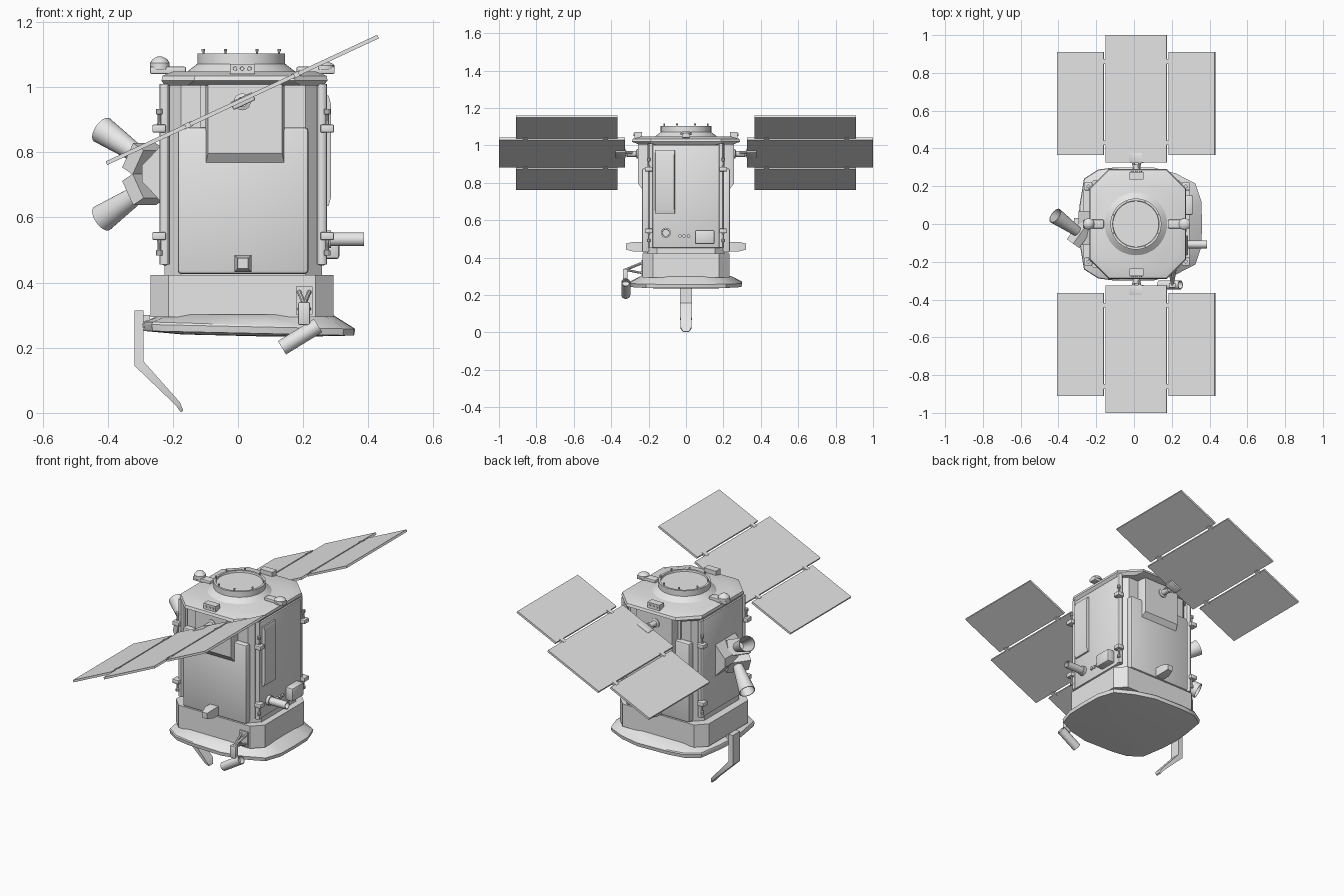
import bpy, bmesh, math
from mathutils import Vector, Matrix

if "Cube" in bpy.data.objects:
    bpy.data.objects.remove(bpy.data.objects["Cube"])

grey = bpy.data.materials.new("light_grey")
grey.diffuse_color = (0.8, 0.8, 0.8, 1)
grey.use_nodes = True
grey.node_tree.nodes["Principled BSDF"].inputs["Base Color"].default_value = grey.diffuse_color
TILT = math.radians(25)


def finish(name, bm):
    bmesh.ops.recalc_face_normals(bm, faces=bm.faces)
    me = bpy.data.meshes.new(name)
    bm.to_mesh(me)
    bm.free()
    me.materials.append(grey)
    ob = bpy.data.objects.new(name, me)
    bpy.context.collection.objects.link(ob)
    return ob


def loft(name, rings):
    """Skin closed rings of equal length and cap both ends."""
    bm = bmesh.new()
    vs = [[bm.verts.new(p) for p in r] for r in rings]
    n = len(rings[0])
    for a, b in zip(vs, vs[1:]):
        for i in range(n):
            bm.faces.new((a[i], a[(i + 1) % n], b[(i + 1) % n], b[i]))
    bm.faces.new(vs[0])
    bm.faces.new(vs[-1])
    return finish(name, bm)


def box(name, c, size, rot=None, bevel=0):
    bm = bmesh.new()
    m = Matrix.Translation(c) @ (rot or Matrix()) @ Matrix.Diagonal((*size, 1))
    bmesh.ops.create_cube(bm, size=1, matrix=m)
    if bevel:
        bmesh.ops.bevel(bm, geom=bm.edges[:], offset=bevel, segments=2, profile=0.5, affect='EDGES')
    return finish(name, bm)


def tube(name, p0, p1, profile, n=24):
    """Turned part along p0-p1; profile holds (fraction, radius)."""
    p0, p1 = Vector(p0), Vector(p1)
    q = (p1 - p0).to_track_quat('Z', 'Y')
    return loft(name, [[p0.lerp(p1, t) + q @ Vector((r * math.cos(a), r * math.sin(a), 0))
                        for a in (2 * math.pi * i / n for i in range(n))] for t, r in profile])


def prism_y(name, pts, y0, y1):
    return loft(name, [[(x, y, z) for x, z in pts] for y in (y0, y1)])


def octagon(x0, x1, h, c, z):
    return [(x0 + c, -h, z), (x1 - c, -h, z), (x1, -h + c, z), (x1, h - c, z),
            (x1 - c, h, z), (x0 + c, h, z), (x0, h - c, z), (x0, -h + c, z)]


# main body, lower skirt and top deck
loft("body", [octagon(-.225, .258, .205, .05, z) for z in (.42, 1.015)])
loft("skirt", [octagon(-.268, .293, .232, .055, z) for z in (.295, .423)])
loft("top_deck", [octagon(-.225, .262, .25, .07, 1.005), octagon(-.235, .275, .29, .1, 1.02),
                  octagon(-.232, .272, .285, .1, 1.035), octagon(-.2, .24, .24, .09, 1.048)])

# flared base plate with shallow underside
half = [(.36, 0), (.357, .12), (.325, .215), (.22, .268), (.1, .3), (-.1, .3),
        (-.19, .288), (-.265, .24), (-.288, .1), (-.295, 0)]
outline = half + [(x, -y) for x, y in half[-2:0:-1]]


def plate_ring(s, z, slope):
    return [(.01 + (x - .01) * s, y * s, z - slope * (x + .3)) for x, y in outline]


loft("base_plate", [plate_ring(.8, .302, 0), plate_ring(.99, .28, .03), plate_ring(1, .272, .022),
                    plate_ring(.99, .252, .022), plate_ring(.6, .241, .01), plate_ring(.2, .238, .005)])

# docking ring on top, with recessed disc and pins
tube("top_ring", (.01, 0, 1.04), (.01, 0, 1.104),
     [(0, .168), (.12, .166), (.5, .135), (1, .135), (1, .123), (.85, .121)], 48)
for i in range(8):
    a = math.pi * (i + .5) / 4
    x, y = .01 + .126 * math.cos(a), .126 * math.sin(a)
    tube("ring_pin", (x, y, 1.09), (x, y, 1.118), [(0, .003), (.7, .003), (.7, .005), (1, .005)], 8)

# front and back: wide panel, chamfered upper box, tapered foot sensor, deck box
for s in (-1, 1):
    side = "front" if s < 0 else "back"
    box(side + "_panel", (.0155, s * .215, .652), (.401, .042, .45), bevel=.01)
    box(side + "_upper_panel", (.01, s * .205, .94), (.25, .022, .14))
    rings = []
    for y, zb, e in ((.2, .763, 0), (.232, .763, 0), (.257, .797, .008)):
        x0, x1 = -.1 + e, .143 - e
        rings.append([(x0, s * y, zb), (x1, s * y, zb), (x1, s * y, 1.012), (x0, s * y, 1.012)])
    loft(side + "_upper_box", rings)
    loft(side + "_foot_sensor", [[(.015 + dx * w, s * y, .459 + dz * w)
                                  for dx, dz in ((-1, -1), (1, -1), (1, 1), (-1, 1))]
                                 for y, w in ((.22, .026), (.28, .026), (.322, .016))])
    box(side + "_deck_box", (.013, s * .255, 1.056), (.076, .04, .032))
    for dx in (-.022, 0, .022):
        tube("deck_box_stud", (.013 + dx, s * .27, 1.057), (.013 + dx, s * .28, 1.057), [(0, .007), (1, .006)], 12)

# side faces: raised skins
box("right_panel", (.258, .005, .728), (.022, .38, .55), bevel=.006)
box("left_panel", (-.225, 0, .728), (.018, .36, .55), bevel=.006)
loft("radiator", [[(x, -.113 - w, .635 + e), (x, -.113 + w, .635 + e), (x, -.113 + w, .975 - e),
                   (x, -.113 - w, .975 - e)] for x, w, e in ((.262, .053, 0), (.278, .053, 0), (.285, .05, .025))])

# instruments on the right face
tube("right_sensor_tube", (.26, -.108, .533), (.387, -.108, .533),
     [(0, .027), (.2, .027), (.2, .021), (1, .021), (1, .017), (.8, .017)])
box("right_instrument_box", (.286, .1, .51), (.05, .104, .075), bevel=.008)
for y in (-.032, -.01, .014):
    tube("right_port", (.262, y, .515), (.278, y, .515), [(0, .009), (1, .009)], 12)

# corner posts with clamps and little thruster rods
for x, sx in ((-.226, -1), (.258, 1)):
    for sy in (-1, 1):
        y = sy * .187
        tube("corner_post", (x, y, .455), (x, y, 1.01), [(0, .015), (1, .015)], 12)
        for z, d in ((.873, 1), (.543, -1)):
            cx, cy = x + sx * .016, y + sy * .012
            box("post_clamp", (cx, cy, z), (.042, .042, .024), bevel=.004)
            tube("clamp_rod", (cx, cy, z), (cx, cy, z + d * .06),
                 [(0, .008), (.4, .005), (.7, .005), (.75, .01), (1, .01)], 10)

# twin nozzles on the left
prism_y("nozzle_mount", [(-.22, .63), (-.275, .69), (-.295, .71), (-.295, .76), (-.275, .78), (-.22, .84)], -.11, .07)
for d in (1, -1):
    axis = Vector((-.105, .075, d * .072))
    rot = axis.to_track_quat('X', 'Z').to_matrix().to_4x4()
    box("nozzle_block", (-.288, -.055, .733 + d * .047), (.045, .12, .085), rot)
    p0 = Vector((-.30, -.04, .733 + d * .055))
    tube("nozzle", p0, p0 + axis * 1.12, [(0, .026), (.1, .028), (1, .043), (1, .039), (.15, .022)], 32)

# bent antenna blade at lower left
tip = [((-.318, .315), (-.29, .315), .032), ((-.318, .145), (-.29, .158), .032),
       ((-.19, .022), (-.178, .032), .03), ((-.176, .002), (-.168, .006), .016)]
loft("antenna_blade", [[(a[0], -w, a[1]), (a[0], w, a[1]), (b[0], w, b[1]), (b[0], -w, b[1])] for a, b, w in tip])
box("antenna_bracket", (-.285, 0, .28), (.03, .05, .04))

# camera tube hung on struts at the lower front right
tube("lower_tube", (.135, -.322, .2), (.246, -.322, .268), [(0, .024), (1, .024), (1, .02), (.8, .02)])
for x in (.185, .222):
    tube("tube_strut", (x, -.22, .378), (.203, -.325, .335), [(0, .007), (1, .007)], 8)
    tube("tube_strut", (x, -.22, .315), (.203, -.325, .335), [(0, .006), (1, .006)], 8)
box("tube_bracket", (.203, -.325, .305), (.036, .026, .07), bevel=.004)
box("tube_strut_plate", (.203, -.232, .345), (.05, .014, .085))

# outrigger sensors on the deck sides
for x0, x1, s in ((-.16, -.27, -1), (.18, .297, 1)):
    box("deck_arm", ((x0 + x1) / 2, 0, 1.052), (abs(x1 - x0), .045, .022), bevel=.004)
    c = x1 - s * .03
    tube("deck_sensor", (c, 0, 1.055), (c, 0, 1.094 if s < 0 else 1.078),
         [(0, .03), (.5, .03), (.8, .022), (1, .008)], 20)

# solar wings: tilted panels, hinges and arms
rot = Matrix.Rotation(-TILT, 4, 'Y')
origin = Vector((.013, 0, .961))


def wing_box(name, u, y, size, bevel=0, w=0):
    box(name, origin + rot @ Vector((u, 0, w)) + Vector((0, y, 0)), size, rot, bevel)


for s in (-1, 1):
    wing_box("solar_panel_centre", 0, s * .6625, (.354, .675, .012))
    for d in (-1, 1):
        wing_box("solar_panel_side", d * .3255, s * .6375, (.269, .545, .012))
        for y in (.43, .86):
            wing_box("panel_hinge", d * .184, s * y, (.03, .025, .016))
        tube("wing_arm", (.013, s * .25, .955), origin + rot @ Vector((d * .028, s * .36, -.004)),
             [(0, .008), (1, .008)], 10)
    wing_box("wing_hinge", 0, s * .35, (.074, .055, .026), .004, -.004)
    tube("wing_joint", (.013, s * .24, .955), (.013, s * .315, .955), [(0, .026), (.3, .026), (.35, .016), (1, .016)], 16)

# smooth round parts, keep hard edges
bpy.ops.object.select_all(action='SELECT')
bpy.context.view_layer.objects.active = bpy.context.selected_objects[0]
bpy.ops.object.shade_smooth_by_angle(angle=math.radians(30))
